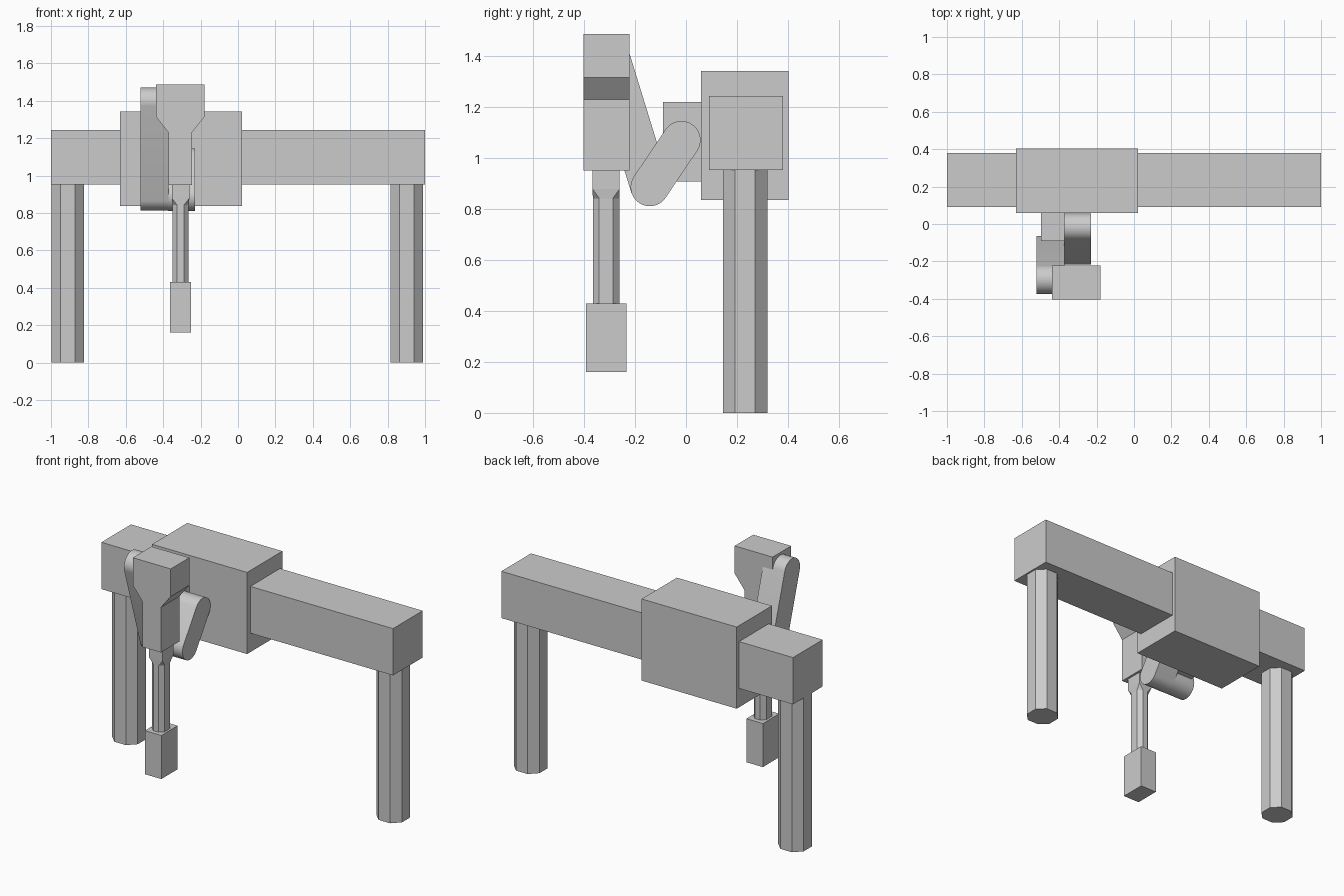
import bpy, bmesh, math
from mathutils import Vector

if "Cube" in bpy.data.objects:
    bpy.data.objects.remove(bpy.data.objects["Cube"])


def make(name, verts, faces, smooth=False):
    me = bpy.data.meshes.new(name)
    me.from_pydata(verts, [], faces)
    bm = bmesh.new()
    bm.from_mesh(me)
    bmesh.ops.recalc_face_normals(bm, faces=bm.faces)
    bm.to_mesh(me)
    bm.free()
    ob = bpy.data.objects.new(name, me)
    bpy.context.collection.objects.link(ob)
    if smooth:
        bpy.ops.object.select_all(action='DESELECT')
        ob.select_set(True)
        bpy.context.view_layer.objects.active = ob
        bpy.ops.object.shade_smooth_by_angle(angle=math.radians(30))
    return ob


def loft(name, rings, smooth=False):
    """Skin a list of equally sized vertex rings and cap both ends."""
    n = len(rings[0])
    verts = [v for r in rings for v in r]
    faces = [tuple(range(n)), tuple(range(len(verts) - n, len(verts)))]
    for k in range(len(rings) - 1):
        for i in range(n):
            j = (i + 1) % n
            faces.append((k * n + i, k * n + j, (k + 1) * n + j, (k + 1) * n + i))
    return make(name, verts, faces, smooth)


def box(name, x, y, z):
    ring = [(x[0], y[0]), (x[1], y[0]), (x[1], y[1]), (x[0], y[1])]
    return loft(name, [[(a, b, h) for a, b in ring] for h in z])


def octagon(cx, cy, hx, hy, cut, z):
    """Rectangle with its corners cut off."""
    pts = [(hx, hy - cut), (hx - cut, hy), (cut - hx, hy), (-hx, hy - cut),
           (-hx, cut - hy), (cut - hx, -hy), (hx - cut, -hy), (hx, cut - hy)]
    return [(cx + a, cy + b, z) for a, b in pts]


def link(name, x, a, b, r, seg=24):
    """Round-ended arm between pivots a and b in the yz plane."""
    d = Vector(b) - Vector(a)
    t = math.atan2(d.y, d.x)
    ring = []
    for c, start in ((b, t - math.pi / 2), (a, t + math.pi / 2)):
        for i in range(seg + 1):
            q = start + math.pi * i / seg
            ring.append((c[0] + r * math.cos(q), c[1] + r * math.sin(q)))
    return loft(name, [[(h, p, q) for p, q in ring] for h in x], True)


# Gantry beam and sliding carriage
box("beam", (-1, 1), (0.09, 0.38), (0.953, 1.243))
box("carriage", (-0.63, 0.022), (0.058, 0.403), (0.836, 1.342))

# Octagonal legs
for name, cx in (("left_leg", -0.91), ("right_leg", 0.902)):
    loft(name, [octagon(cx, 0.232, 0.0875, 0.0875, 0.048, z) for z in (0, 0.953)])

# Arm mount and the two round-ended links
box("arm_mount", (-0.498, -0.372), (-0.09, 0.06), (0.908, 1.22))
link("lower_link", (-0.375, -0.229), (-0.018, 1.07), (-0.142, 0.886), 0.075)
link("upper_link", (-0.52, -0.372), (-0.142, 0.89), (-0.297, 1.393), 0.077)

# Head with a stepped-in lower body
cx = -0.309
half = [(0.13, 1.486), (0.13, 1.315), (0.063, 1.23), (0.063, 0.95)]
profile = [(cx + a, z) for a, z in half] + [(cx - a, z) for a, z in reversed(half)]
loft("head", [[(a, y, z) for a, z in profile] for y in (-0.403, -0.221)])

# Rod: rectangular collar flowing into a chamfered shaft
collar = [(0.047, 0.053, 0.0005, 0.955), (0.047, 0.053, 0.0005, 0.878),
          (0.043, 0.052, 0.025, 0.842), (0.043, 0.052, 0.025, 0.42)]
loft("rod", [octagon(cx + 0.002, -0.3135, *c) for c in collar])

# Tool block
box("tool_block", (-0.364, -0.251), (-0.392, -0.233), (0.16, 0.43))
